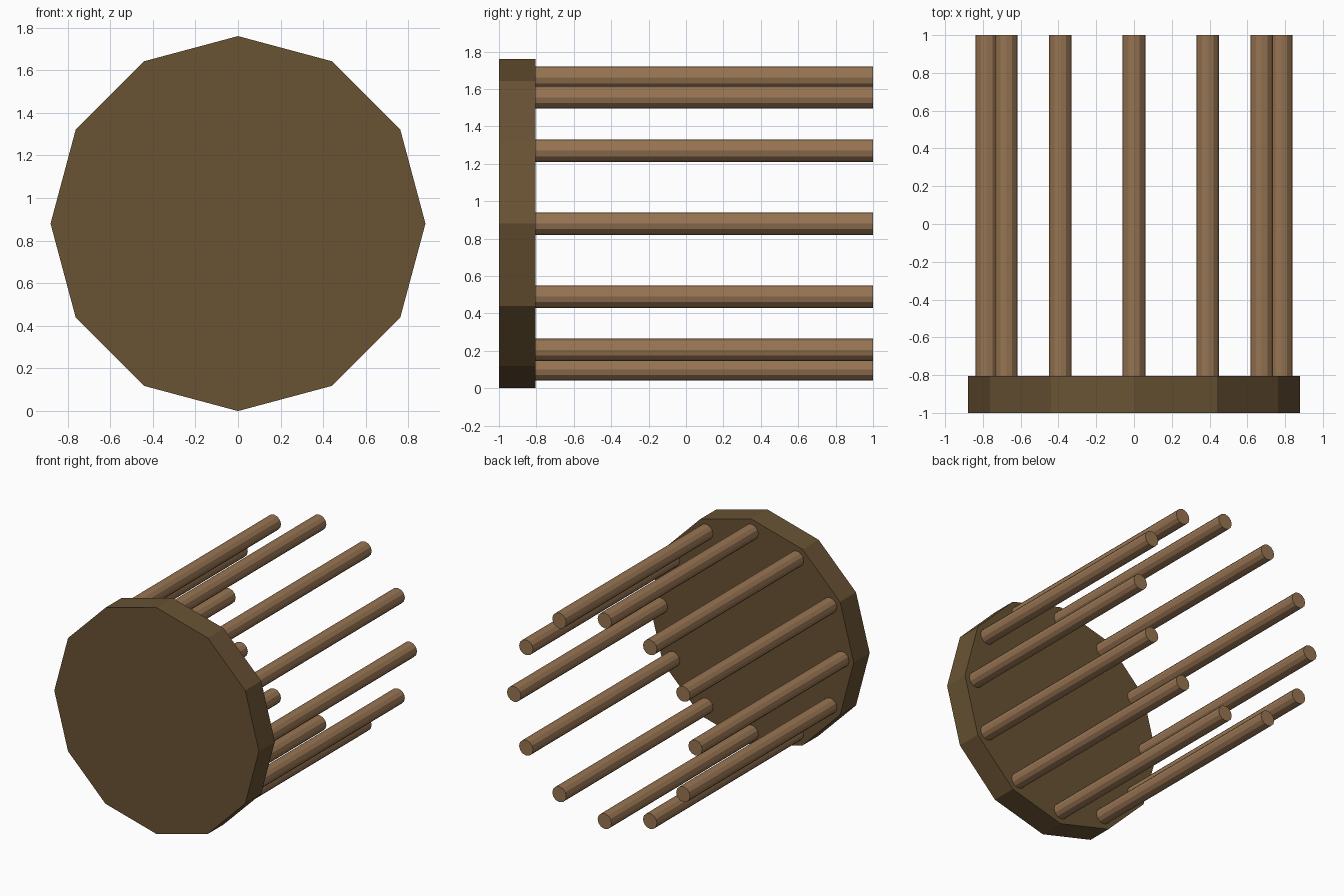
import bpy
from math import sin, cos, pi

if "Cube" in bpy.data.objects:
    bpy.data.objects.remove(bpy.data.objects["Cube"])

SIDES = 12
CENTRE_Z = 0.88      # height of the disc axis
DISC_RADIUS = 0.88
RING_RADIUS = 0.78   # circle on which the rods sit
ROD_RADIUS = 0.06
DISC_BACK = -0.804


def material(name, colour):
    mat = bpy.data.materials.new(name)
    mat.diffuse_color = (*colour, 1.0)
    mat.use_nodes = True
    mat.node_tree.nodes["Principled BSDF"].inputs["Base Color"].default_value = mat.diffuse_color
    return mat


def prism_along_y(name, x, z, radius, y0, y1, mat):
    """Flat-shaded 12-sided prism running from y0 to y1."""
    bpy.ops.mesh.primitive_cylinder_add(
        vertices=SIDES, radius=radius, depth=y1 - y0,
        location=(x, (y0 + y1) / 2, z), rotation=(pi / 2, 0, 0))
    obj = bpy.context.object
    obj.name = name
    obj.data.materials.append(mat)
    return obj


dark_wood = material("dark_wood", (0.14, 0.085, 0.034))
light_wood = material("light_wood", (0.31, 0.175, 0.085))

# Front disc
prism_along_y("front_disc", 0, CENTRE_Z, DISC_RADIUS, -1.0, DISC_BACK, dark_wood)

# Ring of rods, slightly sunk into the disc
for i in range(12):
    a = i * pi / 6
    prism_along_y(f"rod_{i + 1:02d}", RING_RADIUS * sin(a),
                  CENTRE_Z + RING_RADIUS * cos(a), ROD_RADIUS,
                  DISC_BACK - 0.01, 1.0, light_wood)
